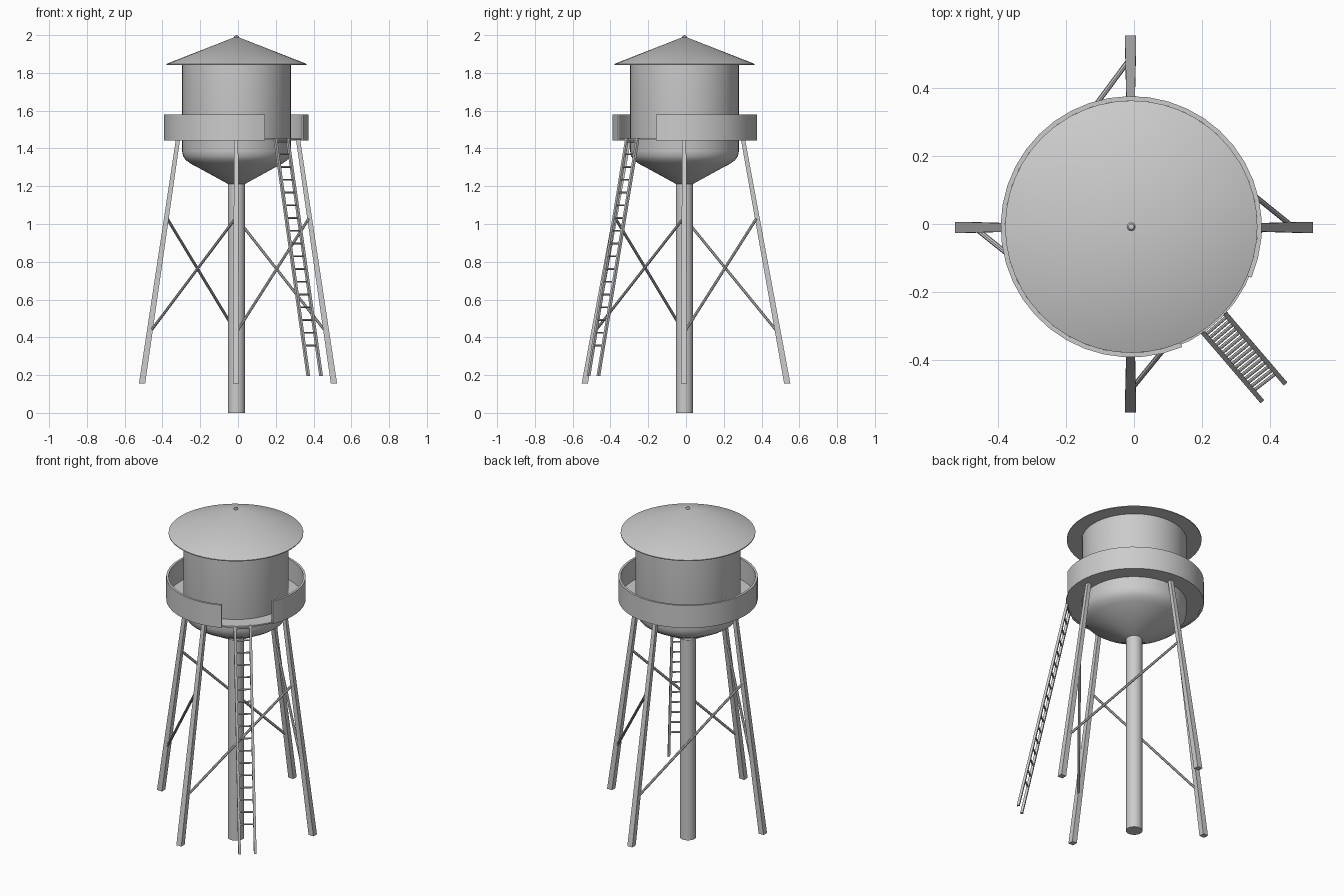
import bpy, bmesh, math
from mathutils import Vector

if "Cube" in bpy.data.objects:
    bpy.data.objects.remove(bpy.data.objects["Cube"])

C = Vector((-0.008, -0.008, 0))  # tank axis


def finish(bm, name, smooth=True):
    bmesh.ops.remove_doubles(bm, verts=bm.verts, dist=1e-5)
    bmesh.ops.recalc_face_normals(bm, faces=bm.faces)
    me = bpy.data.meshes.new(name)
    bm.to_mesh(me)
    bm.free()
    ob = bpy.data.objects.new(name, me)
    bpy.context.collection.objects.link(ob)
    if smooth:
        bpy.ops.object.select_all(action='DESELECT')
        ob.select_set(True)
        bpy.context.view_layer.objects.active = ob
        bpy.ops.object.shade_smooth_by_angle(angle=math.radians(30))
    return ob


def lathe(name, profile, closed=False, a0=0, a1=360, seg=32):
    """Revolve (radius, z) points about the tank axis; caps partial turns."""
    bm = bmesh.new()
    rings = []
    for i in range(seg + 1):
        a = math.radians(a0 + (a1 - a0) * i / seg)
        rings.append([bm.verts.new(C + Vector((r * math.cos(a), r * math.sin(a), z)))
                      for r, z in profile])
    n = len(profile)
    for p, q in zip(rings, rings[1:]):
        for j in range(n if closed else n - 1):
            k = (j + 1) % n
            bm.faces.new((p[j], q[j], q[k], p[k]))
    if a1 - a0 < 360:
        bm.faces.new(rings[0])
        bm.faces.new(rings[-1])
    return finish(bm, name)


def add_post(bm, p0, p1, w0, w1, angle=0):
    """Tapered square post whose ends are cut level."""
    rings = []
    for p, w in ((p0, w0), (p1, w1)):
        rings.append([bm.verts.new(Vector(p) + Vector((
            w * 0.7071 * math.cos(math.radians(angle + 45 + 90 * k)),
            w * 0.7071 * math.sin(math.radians(angle + 45 + 90 * k)), 0))) for k in range(4)])
    a, b = rings
    bm.faces.new(a)
    bm.faces.new(b)
    for k in range(4):
        bm.faces.new((a[k], a[(k + 1) % 4], b[(k + 1) % 4], b[k]))


def add_rod(bm, p0, p1, r, sides=8):
    d = Vector(p1) - Vector(p0)
    m = d.to_track_quat('Z', 'Y').to_matrix().to_4x4()
    m.translation = (Vector(p0) + Vector(p1)) / 2
    bmesh.ops.create_cone(bm, cap_ends=True, segments=sides, radius1=r, radius2=r,
                          depth=d.length, matrix=m)


# Tank, riser and roof
lathe("tank", [(0, 1.85), (0.288, 1.85), (0.288, 1.385), (0.283, 1.36), (0.268, 1.338),
               (0.24, 1.318), (0.2, 1.297), (0.045, 1.212), (0, 1.212)], seg=48)
lathe("riser_pipe", [(0, 1.23), (0.045, 1.23), (0.045, 0), (0, 0)])
lathe("roof", [(0, 1.993), (0.37, 1.848), (0.37, 1.843), (0, 1.843)], seg=48)
lathe("roof_knob", [(0, 2.0), (0.008, 1.998), (0.012, 1.992), (0.012, 1.98), (0, 1.98)], seg=12)

# Walkway floor and parapet with an opening at the ladder
lathe("walkway_floor", [(0.28, 1.445), (0.376, 1.445), (0.376, 1.453), (0.28, 1.453)],
      closed=True, seg=40)
lathe("walkway_parapet", [(0.37, 1.443), (0.383, 1.443), (0.383, 1.58), (0.37, 1.58)],
      closed=True, a0=-23, a1=293, seg=36)

# Four splayed legs
Z0, Z1 = 0.155, 1.447
DIRS = [(1, 0), (0, 1), (-1, 0), (0, -1)]


def leg_point(i, z):
    dx, dy = DIRS[i % 4]
    low, high = (0.508, 0.318) if dx else (0.536, 0.302)
    r = low + (high - low) * (z - Z0) / (Z1 - Z0)
    return Vector((dx * r - (0.01 if dy else 0), dy * r - (0.01 if dx else 0), z))


for i, label in enumerate(("right", "back", "left", "front")):
    bm = bmesh.new()
    add_post(bm, leg_point(i, Z0), leg_point(i, Z1), 0.033, 0.022)
    finish(bm, label + "_leg", smooth=False)

# One diagonal brace per side
for i in range(4):
    bm = bmesh.new()
    add_rod(bm, leg_point(i, 0.425), leg_point(i + 1, 1.035), 0.0075)
    finish(bm, f"brace_{i + 1}")

# Ladder rails and rungs
top_a, bot_a = Vector((0.197, -0.312, 1.455)), Vector((0.372, -0.516, 0.195))
top_b, bot_b = Vector((0.262, -0.256, 1.455)), Vector((0.44, -0.464, 0.195))
bm = bmesh.new()
add_post(bm, bot_a, top_a, 0.014, 0.014, 40)
add_post(bm, bot_b, top_b, 0.014, 0.014, 40)
finish(bm, "ladder_rails", smooth=False)
bm = bmesh.new()
for k in range(17):
    t = (1.455 - (1.437 - 0.0675 * k)) / 1.26
    add_rod(bm, top_a.lerp(bot_a, t), top_b.lerp(bot_b, t), 0.005)
finish(bm, "ladder_rungs")
